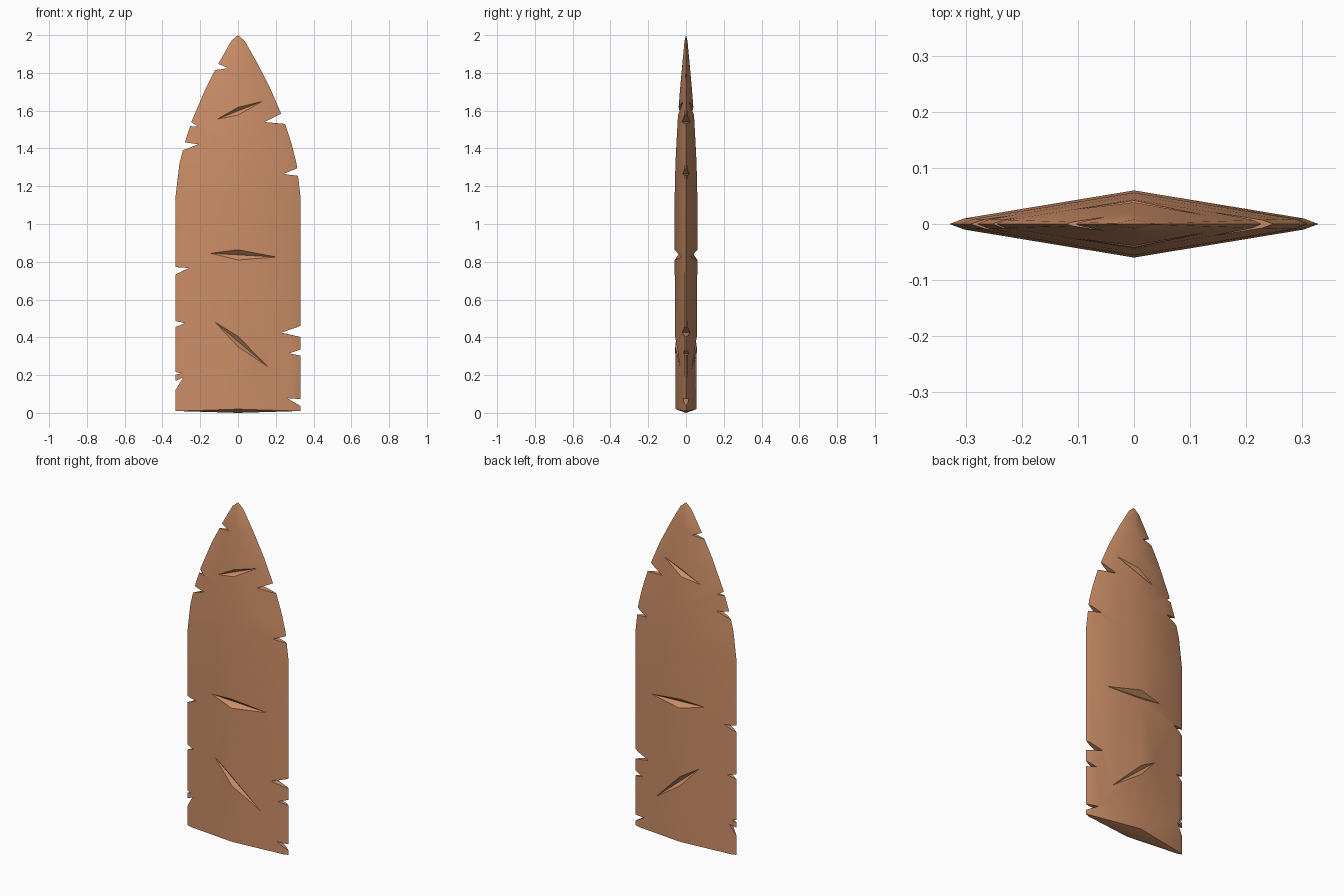
import bpy, bmesh, math
from mathutils import Vector

if "Cube" in bpy.data.objects:
    bpy.data.objects.remove(bpy.data.objects["Cube"])

# Blade levels: height, half width, half thickness
LEVELS = [(0.01, .33, .055), (0.8, .33, .06), (1.15, .33, .06), (1.32, .31, .056),
          (1.42, .285, .051), (1.55, .243, .044), (1.72, .17, .031),
          (1.85, .103, .019), (1.97, .035, .008)]

def surface_y(x, z):
    """Half thickness of the blade at a point seen from the front."""
    for (z0, w0, t0), (z1, w1, t1) in zip(LEVELS, LEVELS[1:]):
        if z <= z1:
            f = (z - z0) / (z1 - z0)
            w, t = w0 + f * (w1 - w0), t0 + f * (t1 - t0)
            return t * (1 - 0.908 * abs(x) / w)

def to_object(bm, name):
    bmesh.ops.recalc_face_normals(bm, faces=bm.faces)
    me = bpy.data.meshes.new(name)
    bm.to_mesh(me)
    bm.free()
    ob = bpy.data.objects.new(name, me)
    bpy.context.collection.objects.link(ob)
    return ob

# Blade body: stacked six-sided diamond rings
bm = bmesh.new()
rings = []
for i, (z, w, t) in enumerate(LEVELS):
    ridge = z + (0.01 if i == 0 else 0)
    e, s = w * 0.92, t * 0.165
    rings.append([bm.verts.new(p) for p in (
        (w, 0, z), (e, s, z), (0, t, ridge), (-e, s, z),
        (-w, 0, z), (-e, -s, z), (0, -t, ridge), (e, -s, z))])
tip = bm.verts.new((0, 0, 2))
base = bm.verts.new((0, 0, 0))
for k in range(8):
    n = (k + 1) % 8
    for a, b in zip(rings, rings[1:]):
        bm.faces.new((a[k], a[n], b[n], b[k]))
    bm.faces.new((rings[-1][k], rings[-1][n], tip))
    bm.faces.new((rings[0][n], rings[0][k], base))
blade = to_object(bm, "stone_blade")

# Cutters: triangular prisms for edge nicks and ridge gashes
cut = bmesh.new()

def prism(tri_a, tri_b):
    a = [cut.verts.new(p) for p in tri_a]
    b = [cut.verts.new(p) for p in tri_b]
    cut.faces.new(a)
    cut.faces.new(b[::-1])
    for k in range(3):
        n = (k + 1) % 3
        cut.faces.new((a[n], a[k], b[k], b[n]))

# Edge nicks: inner point, upper and lower point on the outline (x, z)
NICKS = [((.14, 1.54), (.23, 1.585), (.25, 1.53)),
         ((.24, 1.265), (.313, 1.295), (.318, 1.255)),
         ((.23, .425), (.33, .46), (.33, .402)),
         ((.27, .315), (.33, .335), (.33, .303)),
         ((.26, .078), (.33, .073), (.33, .037)),
         ((-.05, 1.825), (-.105, 1.848), (-.122, 1.815)),
         ((-.21, 1.515), (-.247, 1.54), (-.254, 1.518)),
         ((-.21, 1.422), (-.282, 1.432), (-.293, 1.39)),
         ((-.26, .767), (-.33, .772), (-.33, .733)),
         ((-.28, .475), (-.33, .486), (-.33, .455)),
         ((-.30, .21), (-.33, .216), (-.33, .202)),
         ((-.29, .187), (-.33, .17), (-.33, .122))]
for tri in NICKS:
    a, u, d = (Vector((x, 0, z)) for x, z in tri)
    pts = [a, a + (u - a) * 1.5, a + (d - a) * 1.5]
    off = Vector((0, .1, 0))
    prism([p - off for p in pts], [p + off for p in pts])

# Gashes over the ridge, same on front and back: two ends and half width
GASHES = [((-.11, 1.555), (.13, 1.65), .019),
          ((-.145, .845), (.205, .825), .027),
          ((-.115, .475), (.17, .235), .021)]
for (x0, z0), (x1, z1), h in GASHES:
    for side in (-1, 1):
        a = Vector((x0, side * surface_y(x0, z0), z0))
        b = Vector((x1, side * surface_y(x1, z1), z1))
        f = -x0 / (x1 - x0)
        mid = a.lerp(b, f)
        depth = surface_y(0, mid.z) - abs(mid.y)
        run = Vector((x1 - x0, 0, z1 - z0)).normalized()
        up = Vector((-run.z, 0, run.x)) * h * 2
        out = Vector((0, side * depth * 2, 0))
        ext = (b - a) * 0.1
        prism(*[[p, p + out + up, p + out - up] for p in (a - ext, b + ext)])
cutter = to_object(cut, "nick_cutter")
cutter.hide_render = True

# Carve the blade
mod = blade.modifiers.new("nicks", 'BOOLEAN')
mod.operation = 'DIFFERENCE'
mod.solver = 'EXACT'
mod.object = cutter
bpy.context.view_layer.objects.active = blade
blade.select_set(True)
bpy.ops.object.modifier_apply(modifier=mod.name)
bpy.data.objects.remove(cutter)

# Copper-brown colour and soft shading with sharp cuts
mat = bpy.data.materials.new("copper brown")
mat.diffuse_color = (0.60, 0.27, 0.135, 1)
mat.use_nodes = True
mat.node_tree.nodes["Principled BSDF"].inputs["Base Color"].default_value = mat.diffuse_color
blade.data.materials.clear()
blade.data.materials.append(mat)
bpy.ops.object.shade_smooth_by_angle(angle=math.radians(30))
